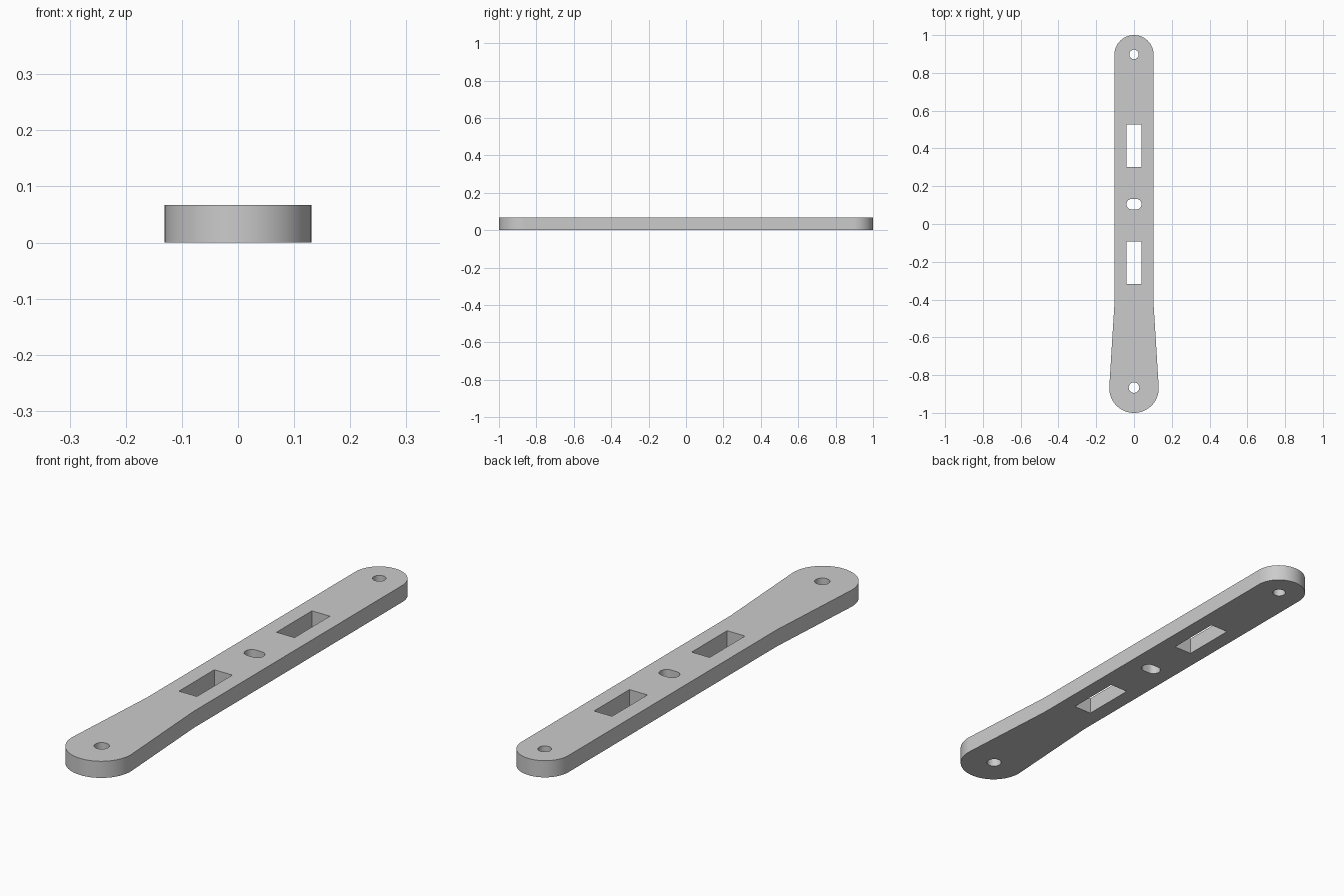
import bpy, bmesh
from math import cos, sin, radians

cube = bpy.data.objects.get("Cube")
if cube:
    bpy.data.objects.remove(cube, do_unlink=True)

THICK = 0.067
HALF = 0.104       # half width of the straight bar
WIDE = 0.131       # radius of the broad front end


def arc(cx, cy, r, start, end, n):
    """Points along an arc, angles in degrees."""
    steps = [radians(start + (end - start) * i / n) for i in range(n + 1)]
    return [(cx + r * cos(a), cy + r * sin(a)) for a in steps]


def circle(cy, r):
    return arc(0, cy, r, 0, 360, 32)[:-1]


def rectangle(y0, y1, w):
    return [(-w, y0), (w, y0), (w, y1), (-w, y1)]


# Outline: round back end, straight sides, flare into the broad front end
outline = arc(0, 1 - HALF, HALF, 0, 180, 40)
outline += [(-HALF, -0.43)]
outline += arc(0, WIDE - 1, WIDE, 176.5, 363.5, 48)
outline += [(HALF, -0.43)]

# Openings: end holes, two slots and the oblong centre hole
oblong = arc(0.012, 0.105, 0.028, -90, 90, 16) + arc(-0.012, 0.105, 0.028, 90, 270, 16)
openings = [circle(0.898, 0.025), circle(-0.866, 0.028), oblong,
            rectangle(0.302, 0.527, 0.04), rectangle(-0.318, -0.093, 0.04)]

# Fill the flat profile and extrude it
bm = bmesh.new()
edges = []
for loop in [outline] + openings:
    verts = [bm.verts.new((x, y, 0)) for x, y in loop]
    edges += [bm.edges.new((v, verts[i - 1])) for i, v in enumerate(verts)]
bmesh.ops.triangle_fill(bm, edges=edges, use_beauty=True, normal=(0, 0, 1))
top = bmesh.ops.extrude_face_region(bm, geom=bm.faces[:], use_keep_orig=True)
bmesh.ops.translate(bm, vec=(0, 0, THICK),
                    verts=[g for g in top["geom"] if isinstance(g, bmesh.types.BMVert)])
bmesh.ops.recalc_face_normals(bm, faces=bm.faces[:])
mesh = bpy.data.meshes.new("bar_plate")
bm.to_mesh(mesh)
bm.free()

bar = bpy.data.objects.new("bar_plate", mesh)
bpy.context.collection.objects.link(bar)

# Plain grey material
grey = bpy.data.materials.new("plain_grey")
grey.use_nodes = True
colour = (0.6, 0.6, 0.6, 1)
grey.diffuse_color = colour
grey.node_tree.nodes["Principled BSDF"].inputs["Base Color"].default_value = colour
mesh.materials.append(grey)

# Smooth round walls, crisp rims
bpy.context.view_layer.objects.active = bar
bar.select_set(True)
bpy.ops.object.shade_smooth_by_angle(angle=radians(30))
